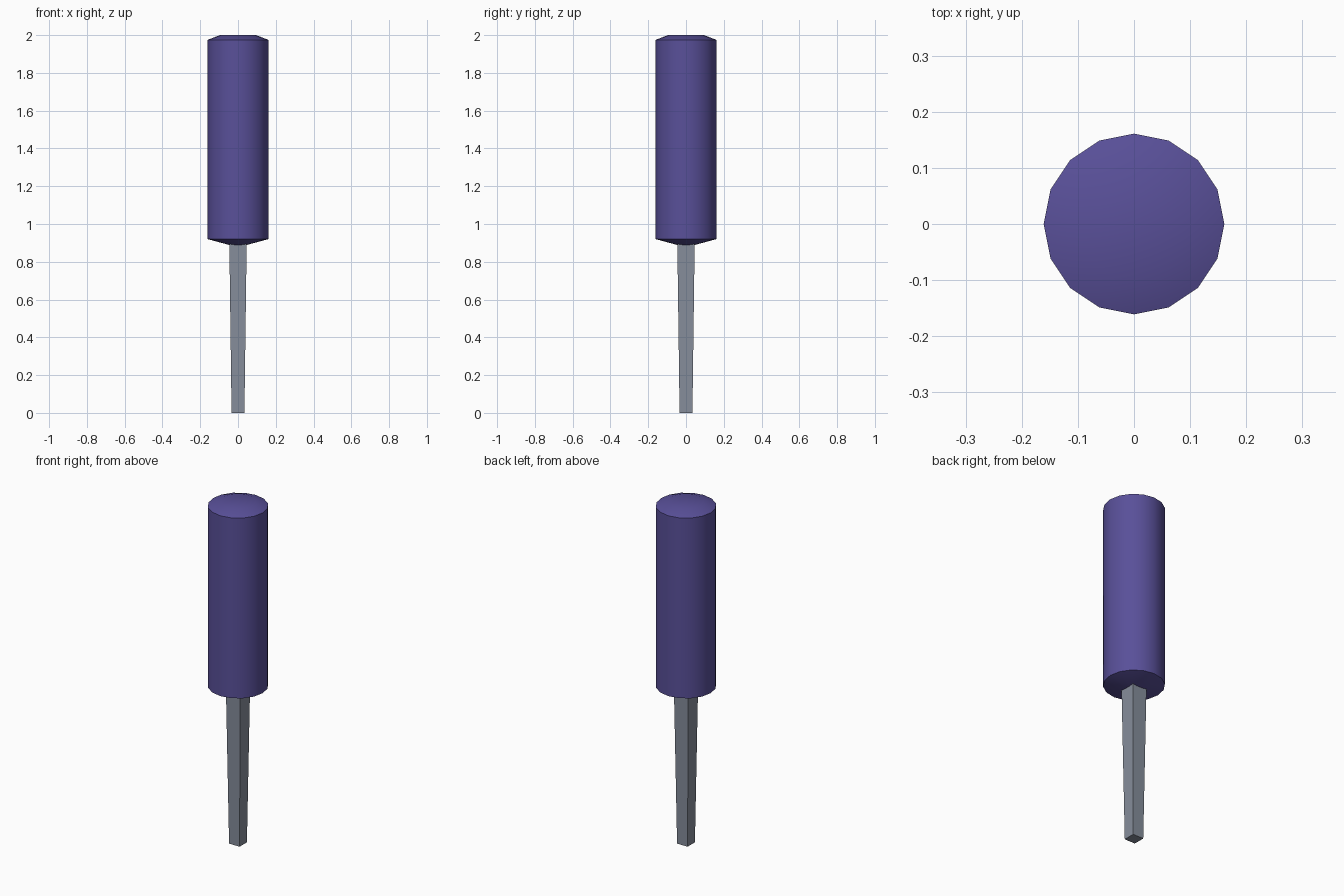
import bpy
import bmesh
from math import cos, sin, pi, radians

cube = bpy.data.objects.get("Cube")
if cube:
    bpy.data.objects.remove(cube, do_unlink=True)


def make_material(name, rgb):
    mat = bpy.data.materials.new(name)
    mat.use_nodes = True
    colour = (*rgb, 1.0)
    mat.diffuse_color = colour
    mat.node_tree.nodes["Principled BSDF"].inputs["Base Color"].default_value = colour
    return mat


def lathe(name, profile, sides, mat, turn=0.0):
    """Closed solid from (radius, height) rings, listed bottom to top."""
    bm = bmesh.new()
    rings = []
    for r, z in profile:
        angles = [turn + 2 * pi * i / sides for i in range(sides)]
        rings.append([bm.verts.new((r * cos(a), r * sin(a), z)) for a in angles])
    for low, high in zip(rings, rings[1:]):
        for i in range(sides):
            j = (i + 1) % sides
            bm.faces.new((low[i], low[j], high[j], high[i]))
    bm.faces.new(rings[0][::-1])
    bm.faces.new(rings[-1])
    mesh = bpy.data.meshes.new(name)
    bm.to_mesh(mesh)
    bm.free()
    mesh.materials.append(mat)
    obj = bpy.data.objects.new(name, mesh)
    bpy.context.collection.objects.link(obj)
    return obj


purple = make_material("purple plastic", (0.10, 0.08, 0.32))
steel = make_material("grey steel", (0.24, 0.27, 0.33))

# Grip with bevelled ends
handle = lathe("handle", [(0.05, 0.89), (0.161, 0.92), (0.161, 1.975), (0.095, 2.0)],
               16, purple)
bpy.ops.object.select_all(action="DESELECT")
handle.select_set(True)
bpy.context.view_layer.objects.active = handle
bpy.ops.object.shade_smooth_by_angle(angle=radians(30))

# Tapered square shaft, running slightly into the grip
diagonal = 2 ** 0.5
lathe("shaft", [(0.034 * diagonal, 0.0), (0.046 * diagonal, 0.91)], 4, steel, pi / 4)
